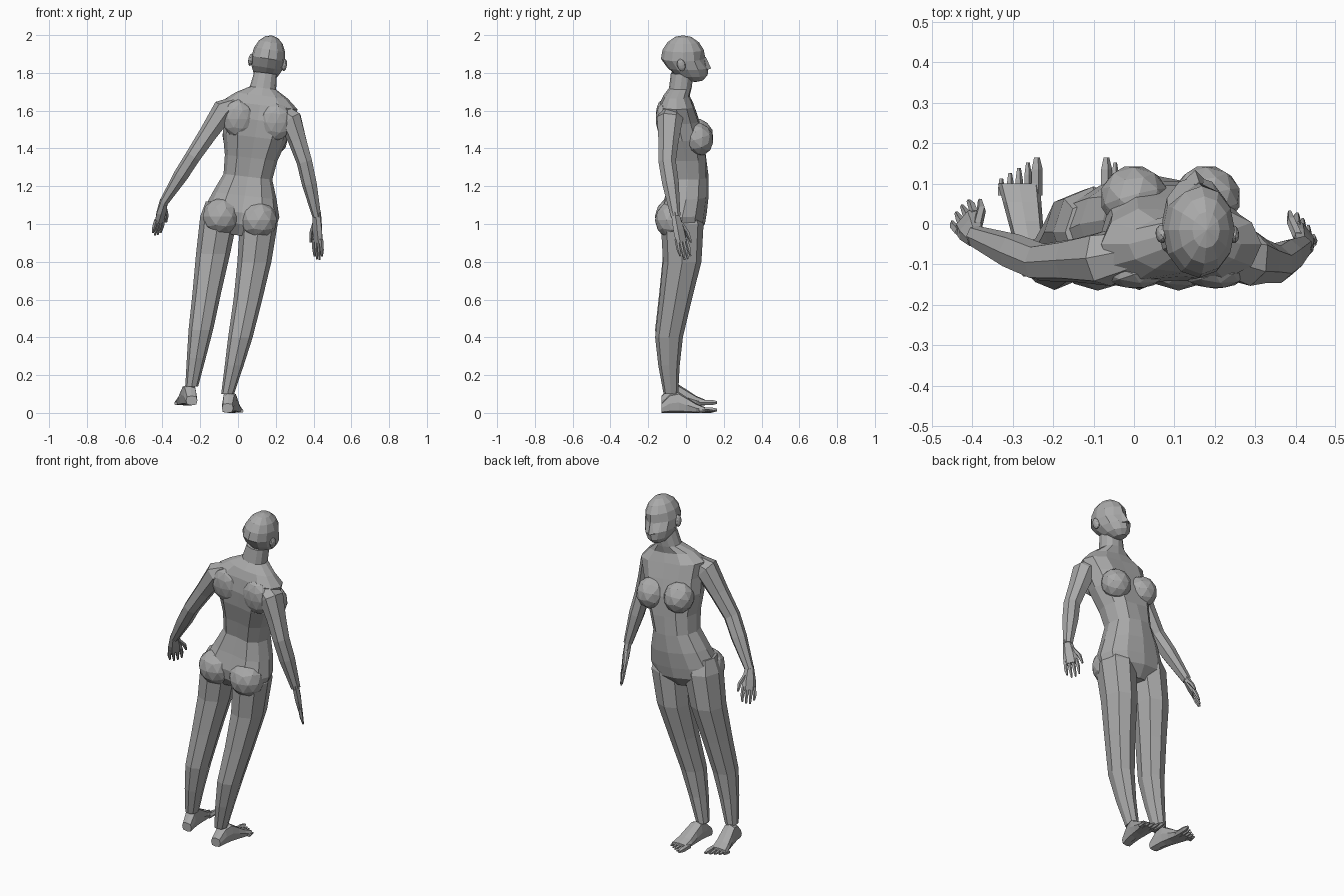
import bpy, bmesh, math
from mathutils import Vector, Matrix

if "Cube" in bpy.data.objects:
    bpy.data.objects.remove(bpy.data.objects["Cube"])

X, Y, Z = Matrix.Identity(3)
stone = bpy.data.materials.new("stone_grey")
stone.use_nodes = True
grey = (.4, .4, .4, 1)
stone.diffuse_color = grey
stone.node_tree.nodes["Principled BSDF"].inputs["Base Color"].default_value = grey


def finish(name, bm):
    bmesh.ops.recalc_face_normals(bm, faces=bm.faces)
    mesh = bpy.data.meshes.new(name)
    bm.to_mesh(mesh)
    bm.free()
    mesh.materials.append(stone)
    part = bpy.data.objects.new(name, mesh)
    bpy.context.collection.objects.link(part)


def loft(name, rings, sides, frame=None, power=.9, adjust=None):
    """Skin rings of (centre, half width, half depth), in a fixed frame or along the path."""
    bm = bmesh.new()
    centres = [Vector(ring[0]) for ring in rings]
    last = len(rings) - 1
    loops = []
    for i, (centre, width, depth) in enumerate(rings):
        if frame:
            u, v = frame
        else:
            along = (centres[min(i + 1, last)] - centres[max(i - 1, 0)]).normalized()
            u = Y.cross(along).normalized()
            v = along.cross(u)
        loop = []
        for k in range(sides):
            angle = math.tau * k / sides
            c, s = math.cos(angle), math.sin(angle)
            across = math.copysign(abs(c) ** power, c) * width
            forward = math.copysign(abs(s) ** power, s) * depth
            if adjust:
                forward += adjust(centres[i].z, c, s)
            loop.append(bm.verts.new(centres[i] + u * across + v * forward))
        loops.append(loop)
    for low, high in zip(loops, loops[1:]):
        for k in range(sides):
            n = (k + 1) % sides
            bm.faces.new((low[k], low[n], high[n], high[k]))
    bm.faces.new(loops[0])
    bm.faces.new(loops[-1])
    finish(name, bm)


def placed(loc, size, tilt, roll):
    turn = Matrix.Rotation(roll, 4, "Y") @ Matrix.Rotation(tilt, 4, "X")
    return Matrix.Translation(loc) @ turn @ Matrix.Diagonal((*size, 1))


def lump(name, loc, size, tilt=0, roll=0):
    bm = bmesh.new()
    bmesh.ops.create_icosphere(bm, subdivisions=2, radius=1)
    bm.transform(placed(loc, size, tilt, roll))
    finish(name, bm)


# Torso and neck, leaning and dropping towards the left
lean = .12
stations = {  # height, forward shift, half width, half depth
    "crotch": (.94, -.02, .1, .07),
    "seat": (1, -.02, .19, .12),
    "hips": (1.06, -.02, .2, .13),
    "belly": (1.15, 0, .17, .12),
    "waist": (1.25, .01, .13, .11),
    "ribs": (1.35, 0, .14, .12),
    "bust": (1.46, -.02, .17, .13),
    "armpits": (1.55, -.04, .18, .12),
    "shoulders": (1.63, -.05, .2, .1),
    "collar": (1.68, -.05, .14, .07),
    "neck_base": (1.72, -.03, .07, .06),
    "neck_top": (1.8, -.02, .06, .06),
}


def groove(z, c, s):
    """Cleft and spine at the back, breastbone at the front."""
    if abs(c) > .1 or z > 1.65:
        return 0
    if s < 0:
        return .03 if z < 1.1 else .02
    return -.015 if z > 1.3 else 0


def axis_x(z):
    return .01 + .17 * (z - 1)


loft("torso", [((axis_x(z), y, z), wide, deep) for z, y, wide, deep in stations.values()],
     12, (Matrix.Rotation(lean, 3, "Y") @ X, Y), adjust=groove)

# Paired body masses, level with the lean of the torso
for side, s in (("right", -1), ("left", 1)):
    drop = s * .01
    lump(side + "_breast", (.09 + s * .09, .065, 1.46 - drop), (.085, .08, .09), .35)
    lump(side + "_buttock", (.01 + s * .1, -.075, 1.03 - drop), (.1, .09, .1))
    lump(side + "_shoulder_blade", (.1 + s * .1, -.115, 1.55 - drop), (.085, .045, .1), .1)

# Head: a sphere with the jaw drawn forward and the eyes sunk
head_centre = Vector((.16, -.015, 1.875))
head_roll = .16
bm = bmesh.new()
bmesh.ops.create_uvsphere(bm, u_segments=12, v_segments=8, radius=1)
for vert in bm.verts:
    co = vert.co
    eye = abs(co.z) < .1 and .3 < abs(co.x) < .7 and co.y > 0
    if eye:
        co.y -= .14
    co.y += .55 * max(0, -co.z)
bm.transform(placed(head_centre, (.09, .118, .125), 0, head_roll))
finish("head", bm)


def on_head(x, y, z):
    return head_centre + Matrix.Rotation(head_roll, 3, "Y") @ Vector((x, y, z))


bm = bmesh.new()
bmesh.ops.create_cone(bm, cap_ends=True, segments=4, radius1=.025, radius2=.008, depth=.065)
bm.transform(placed(on_head(0, .118, -.025), (1, 1, 1), .2, head_roll))
finish("nose", bm)
lump("lips", on_head(0, .11, -.08), (.03, .015, .012), 0, head_roll)
for side, s in (("right", -1), ("left", 1)):
    lump(side + "_ear", on_head(s * .09, -.01, -.02), (.014, .022, .034), .25, head_roll)


# Legs and feet share one profile; only the stance differs
def leg(side, hip_x, heel_x, ball_x, bend, floor, outward):
    levels = (1.08, 1, .8, .6, .4, .25, .1)
    shifts = (-.02, -.02, -.02, -.055, -.09, -.09, -.08)
    widths = (.07, .1, .09, .076, .065, .05, .034)
    rings = []
    for z, y, wide in zip(levels, shifts, widths):
        fall = max(0, (1 - z) / .9) ** bend
        rings.append(((hip_x + (heel_x - hip_x) * fall, y, z + floor), wide, wide * 1.13))
    loft(side + "_leg", rings, 8, (X, Y))

    rings = []
    for i, tall in enumerate((.05, .1, .11, .08, .05, .03)):
        t = i / 5
        centre = (heel_x + (ball_x - heel_x) * t, -.13 + .23 * t, floor + tall / 2)
        rings.append((centre, .03 + .022 * t, tall / 2))
    loft(side + "_foot", rings, 8, (X, Z), power=.6)

    for i in range(5):
        x = ball_x + outward * .022 * (i - 2)
        thick = .01 if i else .015
        tip = .165 - .013 * i
        rings = [((x, y, floor + thick), size, size)
                 for y, size in ((.07, thick), (tip - .03, thick), (tip, thick / 2))]
        loft(f"{side}_toe_{i + 1}", rings, 5, (X, Z))


leg("right", hip_x=-.1, heel_x=-.245, ball_x=-.285, bend=1, floor=.04, outward=-1)
leg("left", hip_x=.11, heel_x=-.055, ball_x=-.025, bend=1.3, floor=0, outward=1)


# Arms and hands
def arm(side, root, shoulder, elbow, wrist, aim, across, reach):
    root, shoulder, elbow, wrist = map(Vector, (root, shoulder, elbow, wrist))
    path = (root, shoulder, shoulder.lerp(elbow, .5), elbow, elbow.lerp(wrist, .4), wrist)
    widths = (.05, .064, .05, .043, .041, .024)
    loft(side + "_arm", [(p, wide, wide * 1.1) for p, wide in zip(path, widths)], 7)

    aim = Vector(aim).normalized()
    across = Vector(across)
    across = (across - aim * across.dot(aim)).normalized()
    frame = (across, aim.cross(across))

    def at(along, out):
        return wrist + aim * reach * along + across * out

    def digit(name, *joints):
        loft(name, [(at(along, out), thick, thick) for along, out, thick in joints], 5, frame)

    loft(side + "_palm", [(at(-.1, 0), .024, .02), (at(.3, 0), .038, .019), (at(.6, 0), .04, .013)],
         6, frame)
    for i, tip in enumerate((.9, 1, 1, .95)):
        out = .02 * (i - 1.5)
        digit(f"{side}_finger_{i + 1}", (.5, out, .011), (.75, out * 1.15, .01), (tip, out * 1.1, .005))
    digit(side + "_thumb", (.15, .02, .013), (.4, .05, .012), (.65, .06, .006))


arm("right", root=(0, -.065, 1.63), shoulder=(-.075, -.085, 1.6), elbow=(-.235, -.095, 1.36),
    wrist=(-.395, -.03, 1.11), aim=(-.2, .35, -.9), across=(.6, .8, 0), reach=.185)
arm("left", root=(.21, -.065, 1.6), shoulder=(.28, -.085, 1.55), elbow=(.353, -.1, 1.33),
    wrist=(.418, -.055, 1.04), aim=(.03, .25, -1), across=(-.6, .8, 0), reach=.235)
